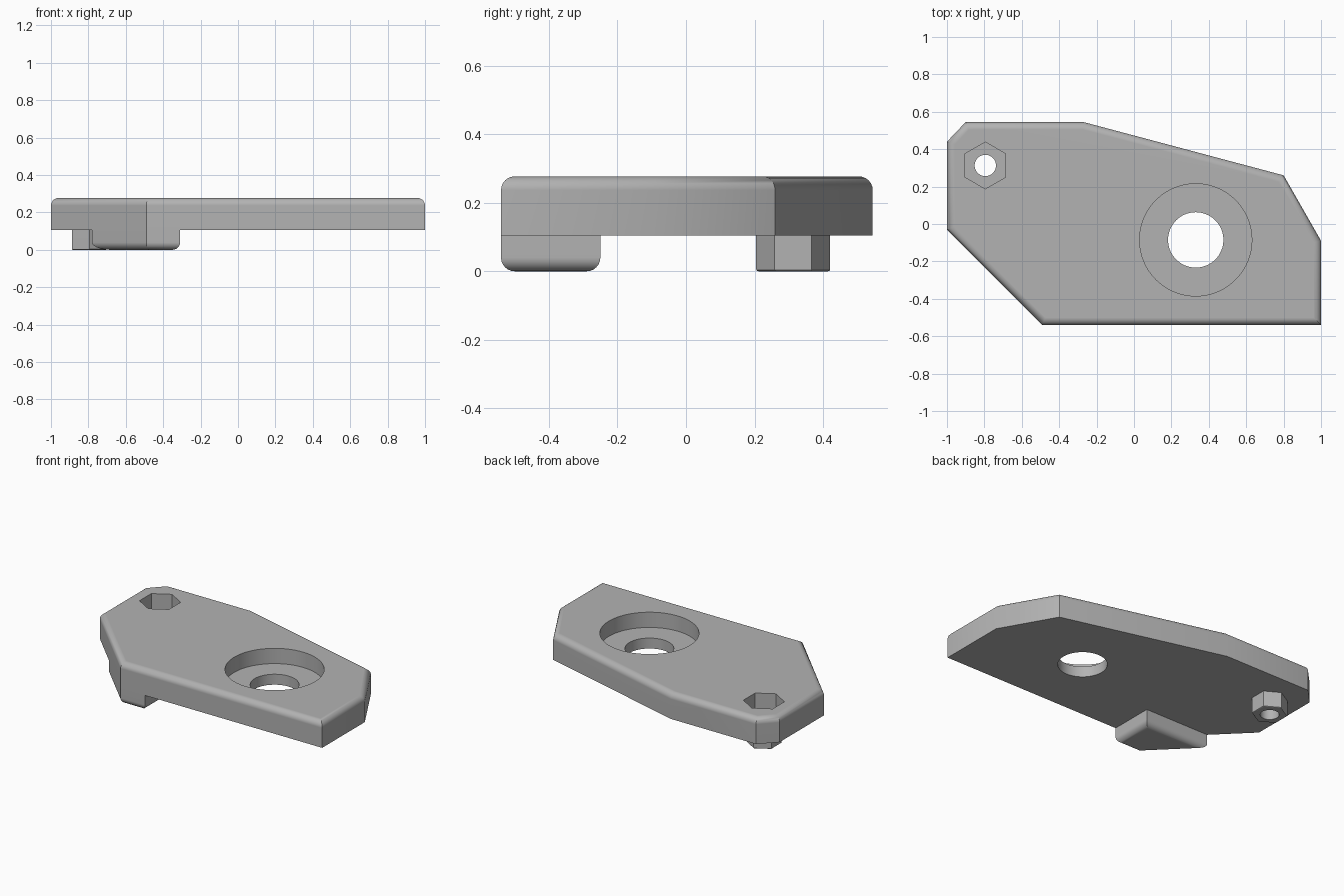
import bpy, bmesh, math
from mathutils import Matrix

cube = bpy.data.objects.get("Cube")
if cube:
    bpy.data.objects.remove(cube, do_unlink=True)

grey = bpy.data.materials.new("neutral grey")
grey.use_nodes = True
COLOUR = (0.45, 0.45, 0.45, 1)
grey.diffuse_color = COLOUR
grey.node_tree.nodes["Principled BSDF"].inputs["Base Color"].default_value = COLOUR

BOTTOM, TOP = 0.105, 0.277
BOLT = (-0.795, 0.313)
BORE = (0.33, -0.085)


def ring(centre, radius, sides):
    """Regular polygon with its first corner pointing along +y."""
    return [(centre[0] + radius * math.sin(-2 * math.pi * i / sides),
             centre[1] + radius * math.cos(2 * math.pi * i / sides)) for i in range(sides)]


def prism(name, outline, z0, z1, fillet=0, fillet_z=None, segments=6):
    """Extrude a counter-clockwise outline and round the rim at height fillet_z."""
    bm = bmesh.new()
    face = bm.faces.new([bm.verts.new((x, y, z0)) for x, y in outline])
    new = bmesh.ops.extrude_face_region(bm, geom=[face])["geom"]
    bmesh.ops.translate(bm, vec=(0, 0, z1 - z0),
                        verts=[v for v in new if isinstance(v, bmesh.types.BMVert)])
    bmesh.ops.recalc_face_normals(bm, faces=bm.faces)
    if fillet:
        rim = [e for e in bm.edges if all(abs(v.co.z - fillet_z) < 1e-5 for v in e.verts)]
        bmesh.ops.bevel(bm, geom=rim, offset=fillet, segments=segments,
                        profile=0.5, affect="EDGES")
    mesh = bpy.data.meshes.new(name)
    bm.to_mesh(mesh)
    bm.free()
    mesh.materials.append(grey)
    obj = bpy.data.objects.new(name, mesh)
    bpy.context.collection.objects.link(obj)
    return obj


def select(obj):
    bpy.ops.object.select_all(action="DESELECT")
    obj.select_set(True)
    bpy.context.view_layer.objects.active = obj


def cut(obj, outline, z0, z1):
    cutter = prism("cutter", outline, z0, z1)
    mod = obj.modifiers.new("cut", "BOOLEAN")
    mod.operation, mod.solver, mod.object = "DIFFERENCE", "EXACT", cutter
    select(obj)
    bpy.ops.object.modifier_apply(modifier=mod.name)
    bpy.data.objects.remove(cutter, do_unlink=True)


def smooth(obj):
    select(obj)
    bpy.ops.object.shade_smooth_by_angle(angle=math.radians(30))
    mod = obj.modifiers.new("weighted normals", "WEIGHTED_NORMAL")
    mod.keep_sharp = True


# Main plate with rounded top rim
plate = prism("plate", [(-1, -0.03), (-0.49, -0.54), (1, -0.54), (1, -0.09),
                        (0.8, 0.26), (-0.27, 0.545), (-0.9, 0.545), (-1, 0.44)],
              BOTTOM, TOP, 0.04, TOP)

# Stepped round bore and hexagonal pocket with a bolt hole
cut(plate, ring(BORE, 0.30, 96), 0.175, 0.4)
cut(plate, ring(BORE, 0.148, 64), 0, 0.2)
cut(plate, ring(BOLT, 0.125, 6), 0.14, 0.4)
cut(plate, ring(BOLT, 0.057, 48), 0, 0.2)

# Hexagonal boss under the pocket
boss = prism("hex_boss", ring(BOLT, 0.108, 6), 0, BOTTOM, 0.006, 0, 3)
cut(boss, ring(BOLT, 0.057, 48), -0.1, 0.2)

# Locating foot under the clipped front corner
foot = prism("foot", [(-0.78, -0.25), (-0.49, -0.54), (-0.31, -0.54), (-0.31, -0.25)],
             0, BOTTOM, 0.04, 0)

for part in (plate, boss, foot):
    smooth(part)
